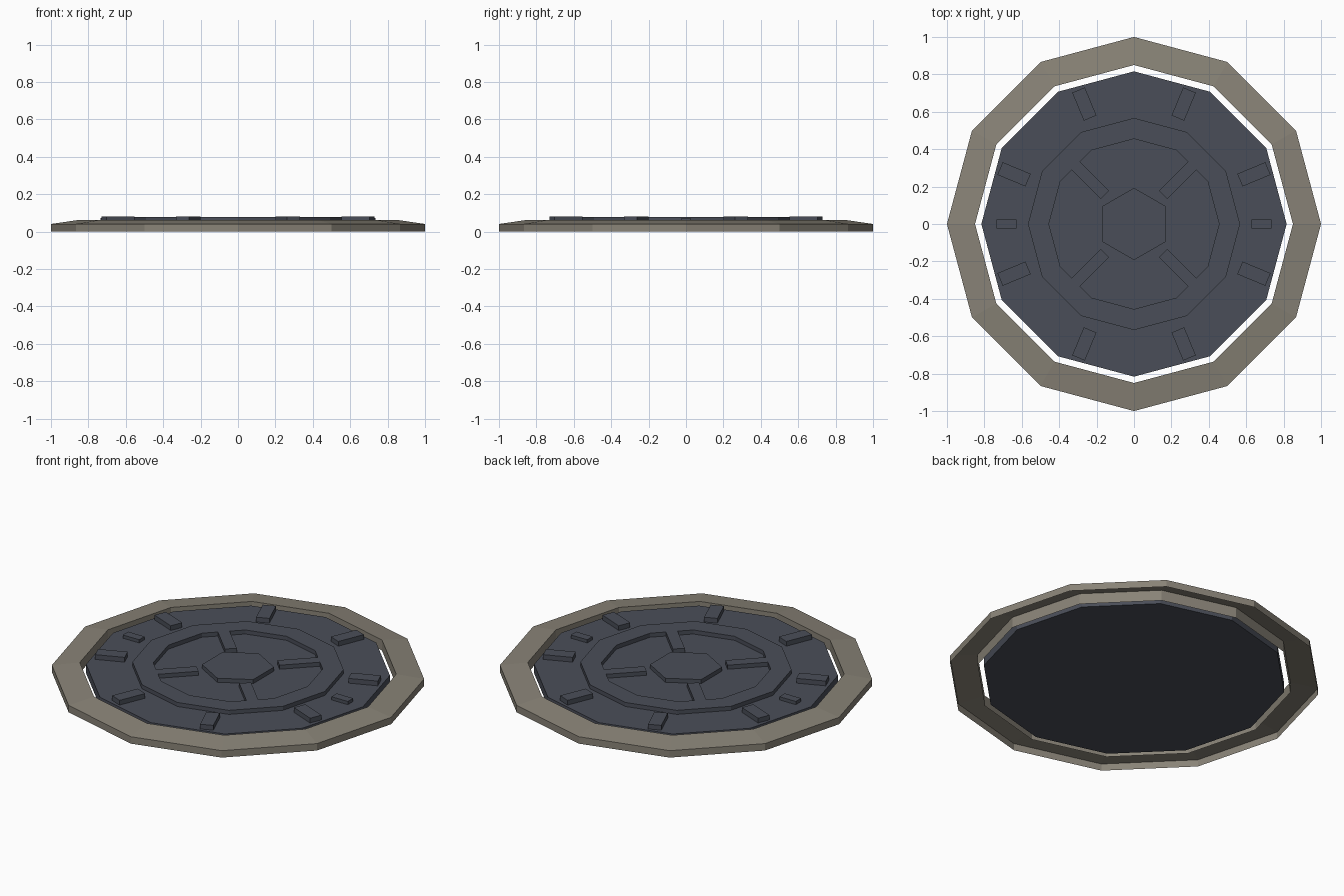
import bpy, bmesh
from math import sin, cos, radians

if "Cube" in bpy.data.objects:
    bpy.data.objects.remove(bpy.data.objects["Cube"])


def material(name, rgb):
    m = bpy.data.materials.new(name)
    m.diffuse_color = (*rgb, 1)
    m.use_nodes = True
    m.node_tree.nodes["Principled BSDF"].inputs["Base Color"].default_value = m.diffuse_color
    return m


STONE = material("warm_grey_stone", (0.25, 0.228, 0.185))
IRON = material("dark_blue_iron", (0.068, 0.076, 0.098))


def finish(bm, name, mat):
    me = bpy.data.meshes.new(name)
    bm.to_mesh(me)
    bm.free()
    me.materials.append(mat)
    ob = bpy.data.objects.new(name, me)
    bpy.context.collection.objects.link(ob)
    return ob


def polar(r, deg):
    a = radians(deg)
    return (r * cos(a), r * sin(a))


def turn(x, y, deg):
    a = radians(deg)
    return (x * cos(a) - y * sin(a), x * sin(a) + y * cos(a))


def prism(name, loops, z0, z1, mat):
    """Extrude an outline (with optional inner outline as a hole)."""
    bm = bmesh.new()
    edges = []
    for pts in loops:
        vs = [bm.verts.new((x, y, z0)) for x, y in pts]
        edges += [bm.edges.new((vs[i], vs[(i + 1) % len(vs)])) for i in range(len(vs))]
    if len(loops) == 1:
        bm.faces.new(vs)
    else:
        bmesh.ops.triangle_fill(bm, use_beauty=True, edges=edges)
    base = list(bm.faces)
    res = bmesh.ops.extrude_face_region(bm, geom=base, use_keep_orig=True)
    for v in res["geom"]:
        if isinstance(v, bmesh.types.BMVert):
            v.co.z = z1
    bmesh.ops.recalc_face_normals(bm, faces=bm.faces[:])
    return finish(bm, name, mat)


def block(name, deg, r0, r1, width, z1):
    h = width / 2
    pts = [turn(x, y, deg) for x, y in ((r0, -h), (r1, -h), (r1, h), (r0, h))]
    prism(name, [pts], COVER_Z - 0.01, z1, IRON)


def ngon(r, n, start=0):
    return [polar(r, start + 360 * i / n) for i in range(n)]


COVER_Z = 0.054

# Outer frame: twelve-sided shell, open underneath
bm = bmesh.new()
profile = [(1, 0), (1, 0.041), (0.85, 0.063), (0.85, 0)]
rows = [[bm.verts.new((*polar(r, 30 * i), z)) for r, z in profile] for i in range(12)]
for i in range(12):
    a, b = rows[i], rows[(i + 1) % 12]
    for j in range(3):
        bm.faces.new((a[j], b[j], b[j + 1], a[j + 1]))
finish(bm, "outer_frame", STONE)

# Cover plate
prism("cover_plate", [ngon(0.816, 12)], 0, COVER_Z, IRON)

# Raised ring with four inward spokes
inner = []
for q in (0, 90, 180, 270):
    inner += [polar(0.455, q), polar(0.455, q + 30)]
    inner += [turn(x, y, q + 45) for x, y in
              ((0.4395, -0.032), (0.22, -0.032), (0.22, 0.032), (0.4395, 0.032))]
    inner.append(polar(0.455, q + 60))
prism("raised_ring_with_spokes", [ngon(0.567, 12), inner], COVER_Z - 0.01, 0.078, IRON)

# Centre boss
prism("centre_hexagon", [ngon(0.193, 6, 30)], COVER_Z - 0.01, 0.078, IRON)

# Grip blocks around the rim
for k in range(8):
    block(f"grip_block_{k + 1}", 22.5 + 45 * k, 0.613, 0.775, 0.073, 0.082)

# Small side blocks
for k in range(2):
    block(f"small_block_{k + 1}", 180 * k, 0.628, 0.735, 0.05, 0.073)
